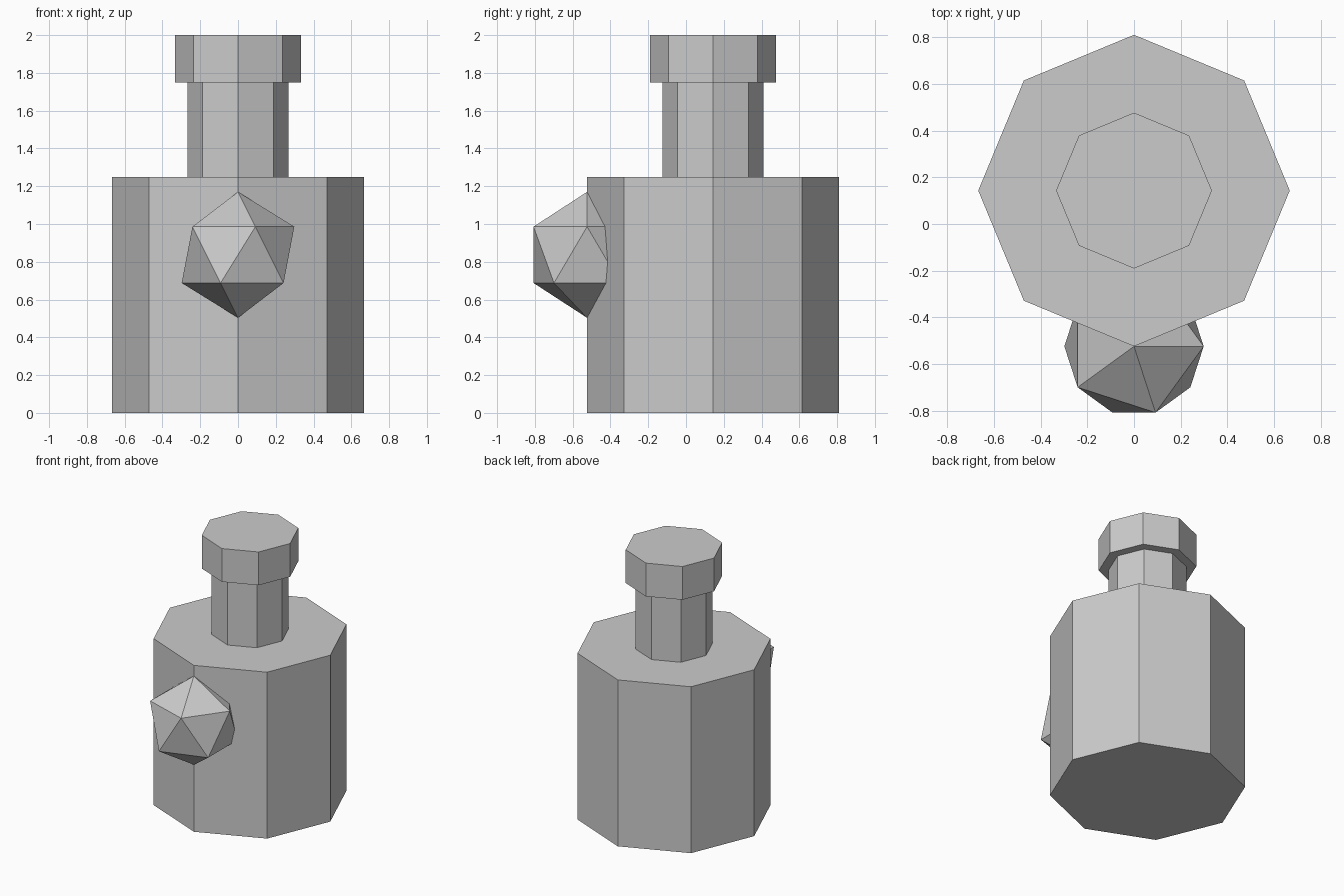
import bpy

if "Cube" in bpy.data.objects:
    bpy.data.objects.remove(bpy.data.objects["Cube"])

grey = bpy.data.materials.new("light_grey")
grey.diffuse_color = (0.6, 0.6, 0.6, 1.0)
grey.use_nodes = True
grey.node_tree.nodes["Principled BSDF"].inputs["Base Color"].default_value = grey.diffuse_color

AXIS_Y = 0.143   # bottle axis
RADIUS = 0.6667


def finish(name):
    obj = bpy.context.object
    obj.name = name
    obj.data.materials.append(grey)


def octagon(name, radius, z0, z1):
    bpy.ops.mesh.primitive_cylinder_add(
        vertices=8, radius=radius, depth=z1 - z0,
        location=(0, AXIS_Y, (z0 + z1) / 2))
    finish(name)


# Bottle: body, neck and stopper
octagon("body", RADIUS, 0, 1.25)
octagon("neck", 0.2667, 1.25, 1.75)
octagon("stopper", RADIUS / 2, 1.75, 2.0)

# Faceted gem half sunk into the front edge of the body
bpy.ops.mesh.primitive_ico_sphere_add(
    subdivisions=1, radius=0.3333, location=(0, AXIS_Y - RADIUS, 0.8367))
finish("front_gem")
